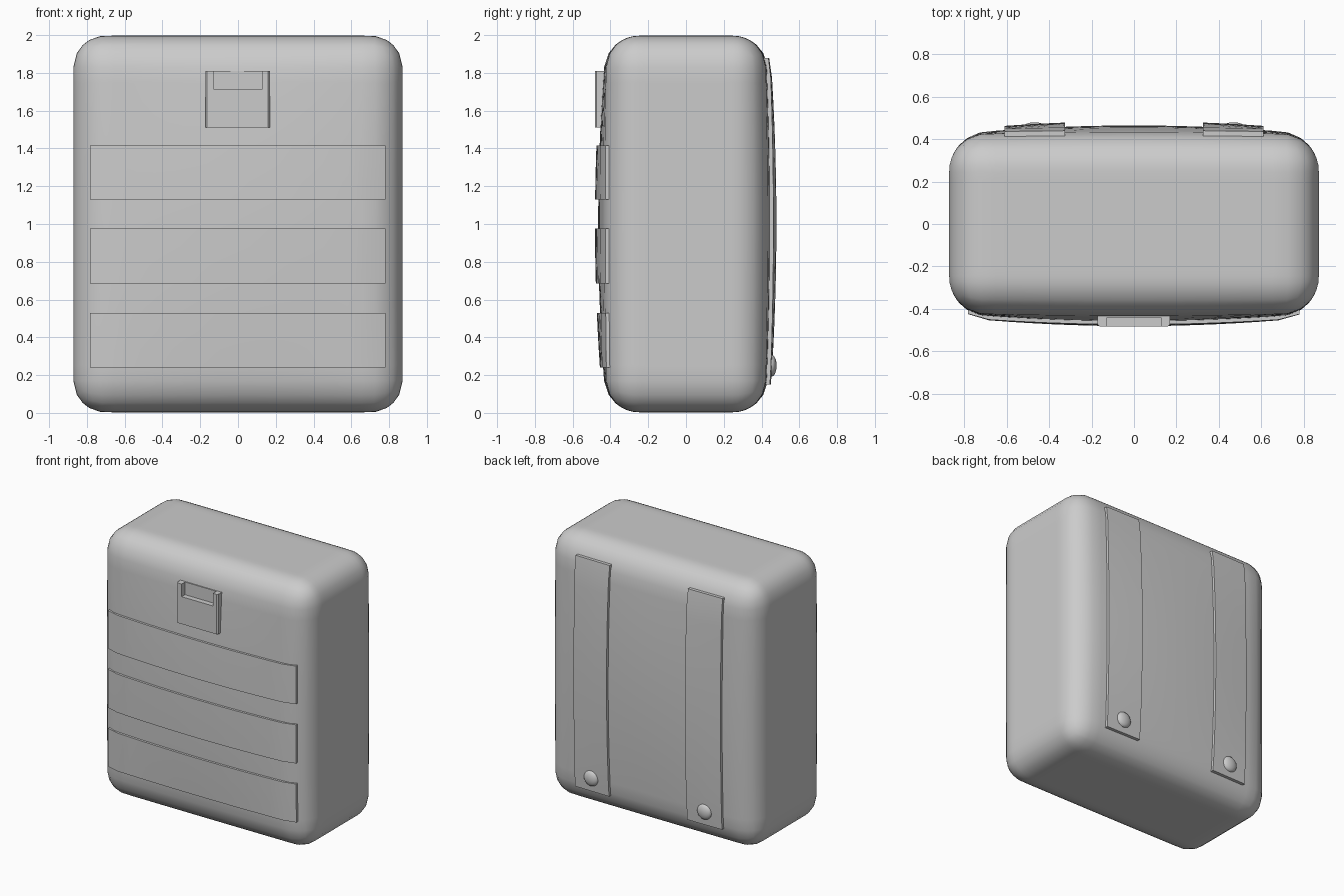
import bpy, bmesh
from math import sqrt, pi
from mathutils import Vector, Matrix

if "Cube" in bpy.data.objects:
    bpy.data.objects.remove(bpy.data.objects["Cube"])

HALF = Vector((0.872, 0.42, 0.997))
R = 0.17
ZC = 1.0
INNER = HALF - Vector((R, R, R))


def bulge(x, z):
    u, v = min(1, abs(x) / HALF.x), min(1, abs(z - ZC) / HALF.z)
    return 0.045 * (1 - u ** 2) * (1 - v ** 2)


def surface_y(x, z):
    # Depth of the bag's front/back surface at x, z
    dx = max(0, abs(x) - INNER.x)
    dz = max(0, abs(z - ZC) - INNER.z)
    return INNER.y + sqrt(max(0, R * R - dx * dx - dz * dz)) + bulge(x, z)


def finish(name, bm, angle=0.6):
    bmesh.ops.recalc_face_normals(bm, faces=bm.faces[:])
    mesh = bpy.data.meshes.new(name)
    bm.to_mesh(mesh)
    bm.free()
    ob = bpy.data.objects.new(name, mesh)
    bpy.context.collection.objects.link(ob)
    bpy.ops.object.select_all(action='DESELECT')
    ob.select_set(True)
    bpy.context.view_layer.objects.active = ob
    bpy.ops.object.shade_smooth_by_angle(angle=angle)
    return ob


def ribbon(name, side, x0, x1, z0, z1, nx, nz, lift, thick):
    # Closed strip that follows the bag's surface
    bm = bmesh.new()
    grid = []
    for i in range(nx + 1):
        x = x0 + (x1 - x0) * i / nx
        grid.append([])
        for j in range(nz + 1):
            z = z0 + (z1 - z0) * j / nz
            y = side * (surface_y(x, z) + lift - thick)
            grid[i].append(bm.verts.new((x, y, z)))
    faces = [bm.faces.new((grid[i][j], grid[i + 1][j], grid[i + 1][j + 1], grid[i][j + 1]))
             for i in range(nx) for j in range(nz)]
    ext = bmesh.ops.extrude_face_region(bm, geom=faces, use_keep_orig=True)
    for v in ext['geom']:
        if isinstance(v, bmesh.types.BMVert):
            v.co.y += side * thick
    return finish(name, bm)


# Main bag: rounded box with softly bulging front and back
bm = bmesh.new()
bmesh.ops.create_cube(bm, size=2)
bmesh.ops.subdivide_edges(bm, edges=bm.edges[:], cuts=23, use_grid_fill=True)
for v in bm.verts:
    p = Vector([v.co[k] * HALF[k] for k in range(3)])
    c = Vector([max(-INNER[k], min(INNER[k], p[k])) for k in range(3)])
    d = p - c
    p = c + d.normalized() * R
    p.z += ZC
    p.y += bulge(p.x, p.z) * max(-1, min(1, p.y / INNER.y))
    v.co = p
finish("bag_body", bm, 1.0)

# Front bands
for i, (z0, z1) in enumerate([(0.24, 0.53), (0.685, 0.975), (1.13, 1.415)]):
    ribbon(f"front_band_{i + 1}", -1, -0.783, 0.78, z0, z1, 16, 3, 0.017, 0.03)

# Shoulder straps with round buttons
for name, s in (("left", -1), ("right", 1)):
    ribbon(f"{name}_strap", 1, s * 0.325, s * 0.61, 0.15, 1.88, 3, 16, 0.02, 0.03)
    bm = bmesh.new()
    bmesh.ops.create_uvsphere(bm, u_segments=20, v_segments=10, radius=1)
    x, z = s * 0.47, 0.25
    M = Matrix.Translation((x, surface_y(x, z) + 0.018, z)) @ Matrix.Diagonal((0.058, 0.028, 0.058, 1))
    M = M @ Matrix.Rotation(pi / 2, 4, 'X')
    bmesh.ops.transform(bm, matrix=M, verts=bm.verts[:])
    finish(f"{name}_strap_button", bm)

# Buckle: U-shaped front on a back plate, so the slot stops part way in
profile = [(-0.173, 1.51), (0.17, 1.51), (0.17, 1.81), (0.13, 1.81),
           (0.13, 1.715), (-0.13, 1.715), (-0.13, 1.81), (-0.173, 1.81)]
plate = [profile[0], profile[1], profile[2], profile[7]]
for name, pts, ya, yb in (("buckle_front", profile, -0.483, -0.443),
                          ("buckle_plate", plate, -0.443, -0.41)):
    bm = bmesh.new()
    f = bm.faces.new([bm.verts.new((x, ya, z)) for x, z in pts])
    ext = bmesh.ops.extrude_face_region(bm, geom=[f], use_keep_orig=True)
    for v in ext['geom']:
        if isinstance(v, bmesh.types.BMVert):
            v.co.y = yb
    if name == "buckle_front":
        edges = [e for e in bm.edges if all(abs(v.co.y - ya) < 1e-5 for v in e.verts)
                 and all(abs(v.co.x) > 0.16 for v in e.verts)
                 and abs(e.verts[0].co.x - e.verts[1].co.x) < 1e-5]
        bmesh.ops.bevel(bm, geom=edges, offset=0.01, segments=1, affect='EDGES')
    finish(name, bm, 0.5)
